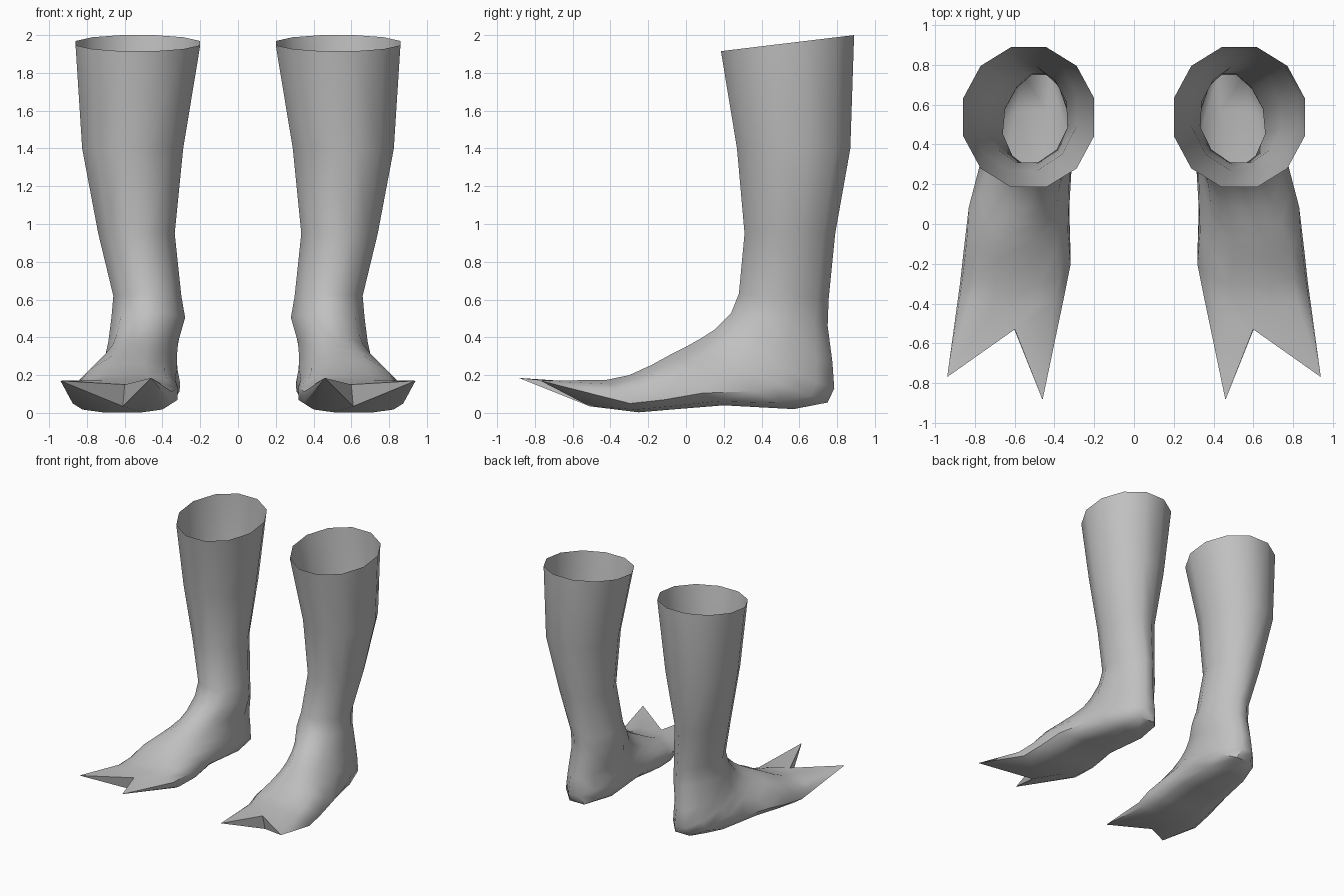
import bpy, bmesh, math

if "Cube" in bpy.data.objects:
    bpy.data.objects.remove(bpy.data.objects["Cube"])

SIDES = 12
mat = bpy.data.materials.new("plain grey")
mat.diffuse_color = (0.53, 0.53, 0.53, 1)
mat.use_nodes = True
mat.node_tree.nodes["Principled BSDF"].inputs["Base Color"].default_value = mat.diffuse_color

# Cross sections from the open cuff, round the ankle, to the toes:
# front (y, z), back (y, z), inner x, outer x, x shift of back end,
# squareness of sides, squareness of sole, narrowing towards the back
RINGS = [
    ((.185, 1.915), (.89, 2.0), .20, .86, 0, 1, 1, 0),
    ((.27, 1.40), (.87, 1.40), .29, .825, 0, 1, 1, 0),
    ((.31, .95), (.79, .95), .335, .74, 0, 1, 1, .1),
    ((.28, .63), (.755, .60), .30, .66, 0, 1, 1, .25),
    ((.24, .53), (.75, .46), .28, .67, 0, 1, 1, .25),
    ((.15, .44), (.775, .27), .32, .69, -.01, .95, 1, .2),
    ((.08, .395), (.785, .13), .335, .715, -.03, .9, 1, .1),
    ((.00, .35), (.75, .055), .345, .76, -.06, .85, .9, 0),
    ((-.08, .31), (.57, .02), .35, .80, -.06, .8, .8, 0),
    ((-.18, .255), (.20, .04), .34, .845, -.02, .75, .7, 0),
    ((-.30, .20), (-.05, .02), .32, .855, 0, .7, .6, 0),
    ((-.42, .175), (-.25, .003), .35, .875, 0, .7, .6, 0),
]
NOTCH_TOP, NOTCH_LOW = (.60, -.53, .15), (.61, -.51, .035)
CLAW_IN, CLAW_OUT = (.46, -.885, .185), (.94, -.77, .17)


def ring_points(front, back, x_in, x_out, shift, square, sole, narrow):
    """Closed outline whose plane runs from the front to the back point."""
    pts = []
    k = math.cos(math.pi / SIDES)
    for i in range(SIDES):
        t = (i + .5) * 2 * math.pi / SIDES
        c, s = math.cos(t) / k, math.sin(t) / k
        if c < 0:
            c = -abs(c) ** sole
        f = (1 - c) / 2
        half = (x_out - x_in) / 2 * (1 - narrow * max(0, -c))
        x = (x_in + x_out) / 2 + shift * f
        x += half * math.copysign(abs(s) ** square, s)
        pts.append((x, front[0] + (back[0] - front[0]) * f,
                    front[1] + (back[1] - front[1]) * f))
    return pts


def toe_points():
    """Last outline, gathered into two claws and the notch between them."""
    half = SIDES // 2
    pts = []
    for i in range(SIDES):
        if i in (0, SIDES - 1):
            pts.append(NOTCH_TOP)
        elif i in (half - 1, half):
            pts.append(NOTCH_LOW)
        else:
            pts.append(CLAW_OUT if i < half else CLAW_IN)
    return pts


def make_boot(name, side):
    bm = bmesh.new()
    loops = [ring_points(*r) for r in RINGS] + [toe_points()]
    rows = [[bm.verts.new((x * side, y, z)) for x, y, z in p] for p in loops]
    # Leg and foot skin
    for a, b in zip(rows, rows[1:]):
        for i in range(SIDES):
            j = (i + 1) % SIDES
            bm.faces.new((a[i], a[j], b[j], b[i]))
    # Walls of the notch between the claws
    e = rows[-1]
    bm.faces.new((e[0], e[2], e[5]))
    bm.faces.new((e[11], e[6], e[8]))
    bmesh.ops.remove_doubles(bm, verts=bm.verts, dist=.0005)
    bmesh.ops.recalc_face_normals(bm, faces=bm.faces)
    mesh = bpy.data.meshes.new(name)
    bm.to_mesh(mesh)
    bm.free()
    mesh.materials.append(mat)
    ob = bpy.data.objects.new(name, mesh)
    bpy.context.collection.objects.link(ob)
    bpy.ops.object.select_all(action='DESELECT')
    ob.select_set(True)
    bpy.context.view_layer.objects.active = ob
    bpy.ops.object.shade_smooth_by_angle(angle=math.radians(50))


make_boot("right_boot", 1)
make_boot("left_boot", -1)
